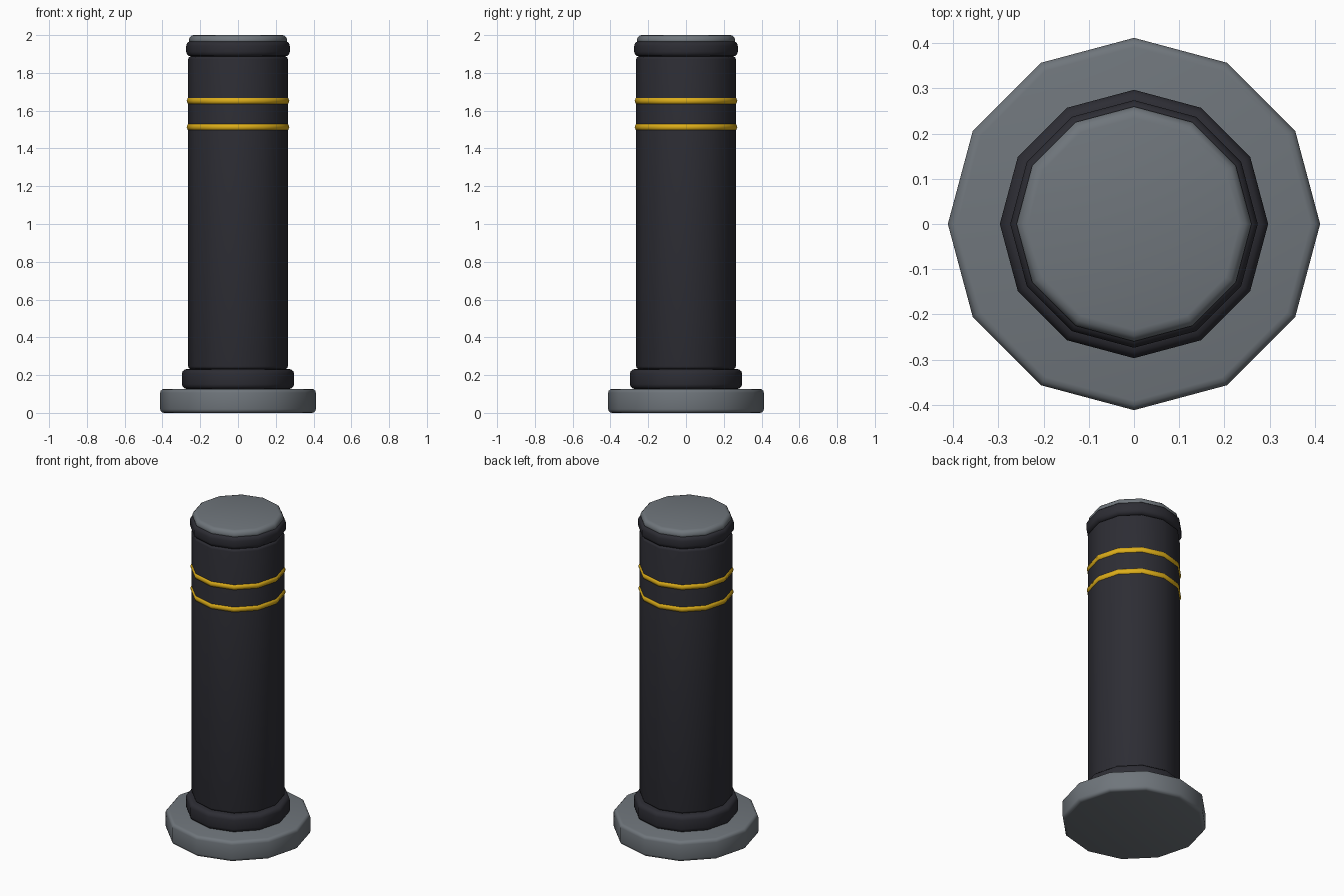
import bpy
import math

if "Cube" in bpy.data.objects:
    bpy.data.objects.remove(bpy.data.objects["Cube"], do_unlink=True)

SIDES = 12


def make_material(name, rgb):
    mat = bpy.data.materials.new(name)
    mat.use_nodes = True
    color = (*rgb, 1.0)
    mat.diffuse_color = color
    mat.node_tree.nodes["Principled BSDF"].inputs["Base Color"].default_value = color
    return mat


grey = make_material("steel grey", (0.16, 0.18, 0.20))
dark = make_material("charcoal", (0.026, 0.026, 0.034))
yellow = make_material("amber yellow", (0.72, 0.42, 0.01))


def finish(obj, name, mat, angle):
    obj.name = name
    obj.data.materials.append(mat)
    bpy.ops.object.shade_smooth_by_angle(angle=math.radians(angle))


def drum(name, radius, bottom, top, bevel, mat):
    """Twelve-sided cylinder with rounded rims and a corner on each axis."""
    bpy.ops.mesh.primitive_cylinder_add(
        vertices=SIDES, radius=radius, depth=top - bottom,
        location=(0, 0, (bottom + top) / 2))
    obj = bpy.context.object
    mod = obj.modifiers.new("rounded rims", 'BEVEL')
    mod.width = bevel
    mod.segments = 3
    mod.limit_method = 'ANGLE'
    mod.angle_limit = math.radians(50)
    bpy.ops.object.modifier_apply(modifier=mod.name)
    finish(obj, name, mat, 50)


def band(name, height):
    """Thin ring that stands slightly proud of the post."""
    bpy.ops.mesh.primitive_torus_add(
        major_segments=SIDES, minor_segments=8,
        major_radius=0.251, minor_radius=0.021, location=(0, 0, height))
    finish(bpy.context.object, name, yellow, 50)


# Foot and collar
drum("base_plate", 0.412, 0.0, 0.127, 0.02, grey)
drum("base_collar", 0.297, 0.127, 0.232, 0.025, dark)

# Post
drum("post", 0.264, 0.232, 1.887, 0.015, dark)

# Head
drum("head_ring", 0.274, 1.887, 1.968, 0.025, dark)
drum("cap", 0.26, 1.945, 2.0, 0.025, grey)

# Coloured bands
band("lower_band", 1.513)
band("upper_band", 1.652)
